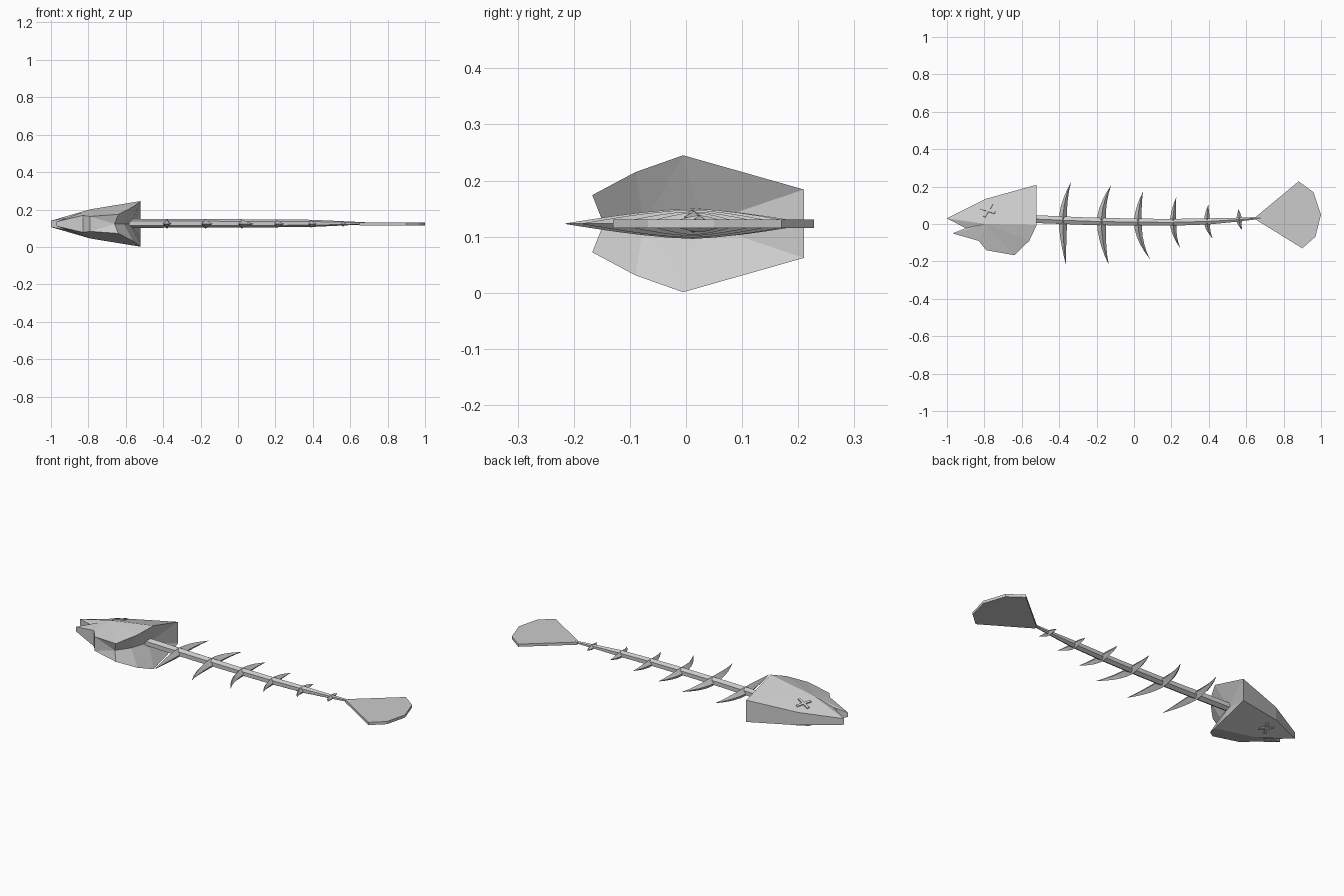
import bpy, bmesh, math
from mathutils import Vector, Matrix

if "Cube" in bpy.data.objects:
    bpy.data.objects.remove(bpy.data.objects["Cube"])

ZC = 0.123  # height of the symmetry plane


def make(name, bm):
    bmesh.ops.recalc_face_normals(bm, faces=bm.faces)
    me = bpy.data.meshes.new(name)
    bm.to_mesh(me)
    bm.free()
    ob = bpy.data.objects.new(name, me)
    bpy.context.collection.objects.link(ob)
    return ob


def loft(name, rings):
    bm = bmesh.new()
    loops = [[bm.verts.new(p) for p in r] for r in rings]
    n = len(loops[0])
    for a, b in zip(loops, loops[1:]):
        for i in range(n):
            j = (i + 1) % n
            bm.faces.new((a[i], a[j], b[j], b[i]))
    bm.faces.new(loops[0])
    bm.faces.new(loops[-1])
    return make(name, bm)


# Head: side outline as (x, y, half thickness), mirrored about ZC
outline = [(-.90, -.022, .034), (-1, .03, .017), (-.79, .135, .036), (-.52, .21, .061),
           (-.52, -.005, .122), (-.56, -.09, .092), (-.64, -.167, .051),
           (-.79, -.14, .04), (-.83, -.09, .045), (-.97, -.05, .012)]
bm = bmesh.new()
sides = []
for s in (1, -1):
    rim = [bm.verts.new((x, y, ZC + s * h)) for x, y, h in outline]
    ridge = bm.verts.new((-.79, 0, ZC + s * .078))
    for i in range(len(rim)):
        bm.faces.new((ridge, rim[i], rim[(i + 1) % len(rim)]))
    sides.append(rim)
top, bot = sides
for i in (0, 1, 2, 7, 8, 9):
    j = (i + 1) % len(top)
    bm.faces.new((top[i], top[j], bot[j], bot[i]))
# recessed V-shaped gill opening at the back of the head
a, b, c = [bm.verts.new((x, y, ZC)) for x, y in ((-.575, .03), (-.61, -.075), (-.66, -.147))]
bm.faces.new((top[3], bot[3], a))
bm.faces.new((top[7], bot[7], c))
for r in sides:
    bm.faces.new((r[3], r[4], a))
    bm.faces.new((r[4], r[5], b))
    bm.faces.new((r[4], b, a))
    bm.faces.new((r[5], r[6], c))
    bm.faces.new((r[5], c, b))
    bm.faces.new((r[6], r[7], c))
make("head", bm)

# Crossed eyes lying on both cheeks
for s, side in ((1, "top"), (-1, "bottom")):
    bm = bmesh.new()
    normal = Vector((-.2, .32, s))
    tilt = Vector((0, 0, 1)).rotation_difference(normal).to_matrix().to_4x4()
    if s < 0:
        tilt = Matrix.Diagonal((1, 1, -1, 1)) @ Vector((0, 0, 1)).rotation_difference(
            Vector((-.2, .32, 1))).to_matrix().to_4x4()
    for ang in (60, -20):
        m = (Matrix.Translation((-.78, .072, ZC + s * .057)) @ tilt
             @ Matrix.Rotation(math.radians(ang), 4, 'Z') @ Matrix.Diagonal((.08, .013, .012, 1)))
        bmesh.ops.create_cube(bm, size=1, matrix=m)
    make("eye_" + side, bm)

# Spine: tapering six-sided rod
spine = [(-.6, .028, .024), (-.52, .026, .024), (-.25, .015, .023), (0, .01, .022),
         (.2, .009, .021), (.4, .014, .019), (.55, .023, .012), (.68, .033, .006)]
loft("spine", [[(x, y + r * math.sin(k * math.pi / 3), ZC + .003 + r * math.cos(k * math.pi / 3))
                for k in range(6)] for x, y, r in spine])

# Ribs: (base x, base y, half width, half height, upper tip, lower tip)
ribs = [(-.380, .018, .022, .026, (-.337, .222), (-.364, -.215)),
        (-.174, .012, .024, .027, (-.123, .206), (-.136, -.215)),
        (.021, .01, .021, .025, (.048, .172), (.084, -.186)),
        (.209, .01, .017, .022, (.226, .143), (.246, -.127)),
        (.390, .014, .016, .020, (.397, .102), (.421, -.078)),
        (.562, .024, .015, .015, (.558, .078), (.578, -.032))]
for n, (bx, by, w, h, up, lo) in enumerate(ribs, 1):
    rings = []
    for k in range(-5, 6):
        t = abs(k) / 5
        tip = up if k > 0 else lo
        x = bx + (tip[0] - bx) * t ** 2
        y = by + (tip[1] - by) * t
        f = max(1 - t ** 1.5, .02)
        rings.append([(x - w * f, y, ZC), (x, y, ZC + h * f),
                      (x + w * f, y, ZC), (x, y, ZC - h * f)])
    loft("rib_%d" % n, rings)

# Tail fin: flat plate
tail = [(.65, .037), (.88, .228), (.96, .17), (1, .05), (.97, -.068), (.90, -.13), (.65, .024)]
loft("tail_fin", [[(x, y, ZC + s * .0075) for x, y in tail] for s in (-1, 1)])
